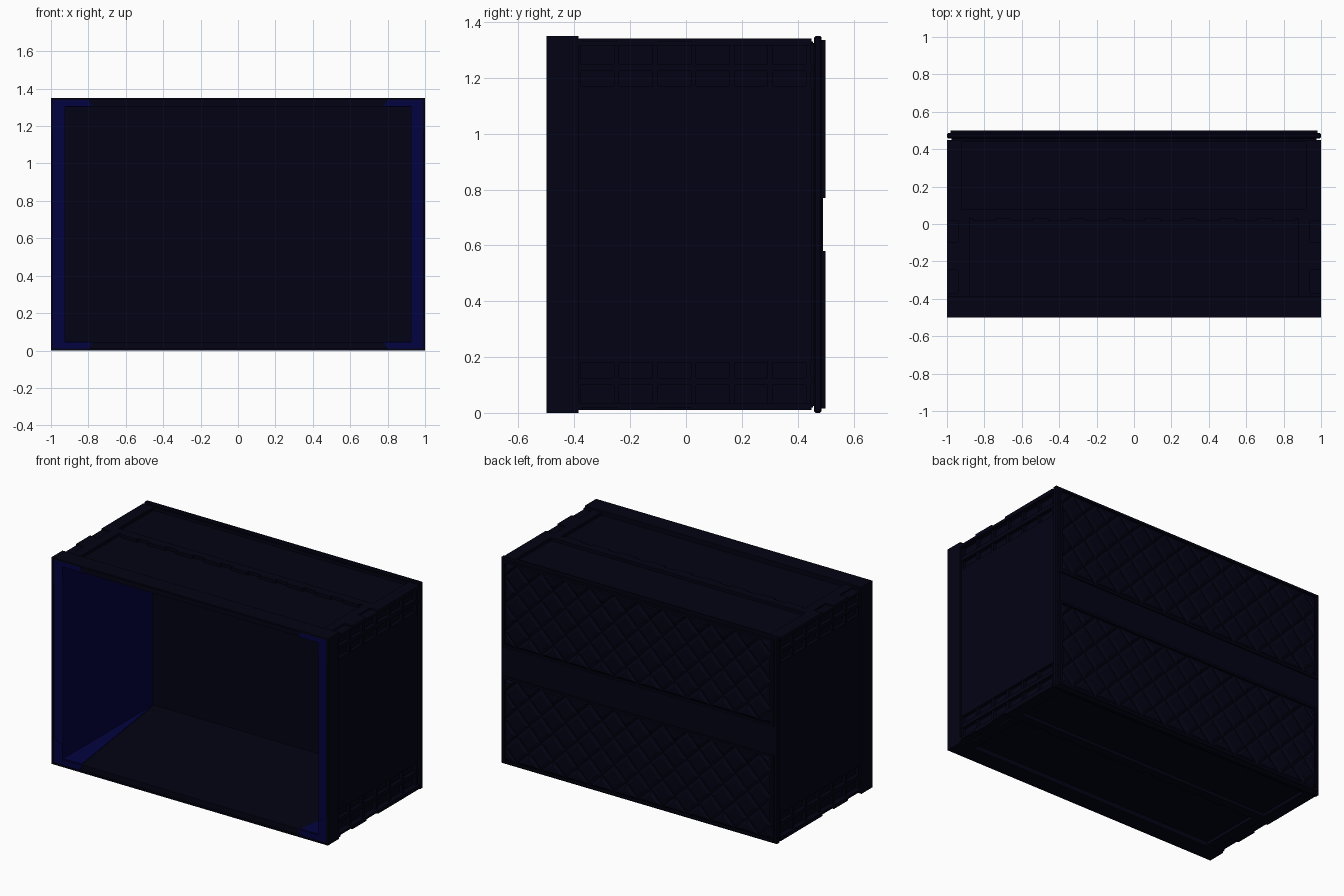
import bpy, bmesh
from mathutils import Vector

if "Cube" in bpy.data.objects:
    bpy.data.objects.remove(bpy.data.objects["Cube"], do_unlink=True)

H = 1.35          # overall height
MID = H / 2


def material(name, rgb):
    m = bpy.data.materials.new(name)
    m.use_nodes = True
    m.diffuse_color = (*rgb, 1)
    m.node_tree.nodes["Principled BSDF"].inputs["Base Color"].default_value = (*rgb, 1)
    return m


NAVY = material("dark navy", (0.0008, 0.0008, 0.007))
BLUE = material("deep blue", (0.0008, 0.0008, 0.05))


def add_box(bm, x, y, z):
    """Axis-aligned box from three (low, high) ranges."""
    v = [bm.verts.new((a, b, c)) for a in x for b in y for c in z]
    for f in ((0, 1, 3, 2), (4, 6, 7, 5), (0, 4, 5, 1), (2, 3, 7, 6), (0, 2, 6, 4), (1, 5, 7, 3)):
        bm.faces.new([v[i] for i in f])


def add_prism(bm, points, offset):
    """Solid made by sweeping a flat polygon along an offset."""
    low = [bm.verts.new(p) for p in points]
    high = [bm.verts.new(Vector(p) + Vector(offset)) for p in points]
    bm.faces.new(low)
    bm.faces.new(high)
    for i in range(len(low)):
        j = (i + 1) % len(low)
        bm.faces.new((low[i], low[j], high[j], high[i]))


def mirror(bm, axis, centre=0):
    """Add a copy of everything reflected across a plane."""
    copy = bmesh.ops.duplicate(bm, geom=bm.verts[:] + bm.edges[:] + bm.faces[:])["geom"]
    for v in copy:
        if isinstance(v, bmesh.types.BMVert):
            v.co[axis] = 2 * centre - v.co[axis]


def finish(bm, name, *mats, rule=None, fix_normals=True):
    bm.normal_update()
    if fix_normals:
        bmesh.ops.recalc_face_normals(bm, faces=bm.faces[:])
    if rule:
        for f in bm.faces:
            f.material_index = rule(f)
    mesh = bpy.data.meshes.new(name)
    bm.to_mesh(mesh)
    bm.free()
    for m in mats:
        mesh.materials.append(m)
    obj = bpy.data.objects.new(name, mesh)
    bpy.context.collection.objects.link(obj)


# Side walls, blue on the inside
bm = bmesh.new()
add_box(bm, (0.925, 0.95), (-0.485, 0.455), (0.02, H - 0.02))
mirror(bm, 0)
finish(bm, "side_walls", NAVY, BLUE,
       rule=lambda f: int(abs(f.calc_center_median().x) < 0.93))

# Floor, ceiling and back wall
bm = bmesh.new()
add_box(bm, (-0.94, 0.94), (-0.485, 0.455), (0.03, 0.045))
mirror(bm, 2, MID)
finish(bm, "floor_and_ceiling", NAVY)
bm = bmesh.new()
add_box(bm, (-0.975, 0.975), (0.445, 0.47), (0.025, H - 0.025))
finish(bm, "back_wall", NAVY)

# Tapering blue strips along the inner corners
bm = bmesh.new()
add_prism(bm, [(0.925, -0.485, 0.045), (0.79, -0.485, 0.045), (0.92, 0.44, 0.045)], (0, 0, 0.003))
mirror(bm, 0)
mirror(bm, 2, MID)
finish(bm, "inner_corner_strips", BLUE)

# Front rim: thin outer lip with a shelf set just behind it
bm = bmesh.new()
add_box(bm, (0.988, 1), (-0.5, -0.385), (0, H))
mirror(bm, 0)
finish(bm, "rim_side_lips", NAVY)
bm = bmesh.new()
add_box(bm, (-0.988, 0.988), (-0.5, -0.385), (0, 0.01))
add_box(bm, (-0.988, 0.988), (-0.488, -0.385), (0.01, 0.045))
mirror(bm, 2, MID)
finish(bm, "rim_top_and_bottom", NAVY)
bm = bmesh.new()
add_box(bm, (0.925, 0.988), (-0.488, -0.39), (0.045, H - 0.045))
mirror(bm, 0)
finish(bm, "rim_side_shelves", BLUE)

# Corner plates on the shelf
bm = bmesh.new()
outline = [(0.988, 0.01), (0.8, 0.01), (0.78, 0.045), (0.925, 0.045), (0.925, 0.14), (0.988, 0.17)]
add_prism(bm, [(x, -0.488, z) for x, z in outline], (0, -0.006, 0))
mirror(bm, 0)
mirror(bm, 2, MID)
finish(bm, "rim_corner_plates", BLUE)

# Large flat panels, nearly flush with the rim
Y = (-0.385, 0.45)
bm = bmesh.new()
add_box(bm, (0.94, 0.988), Y, (0.195, H - 0.195))
mirror(bm, 0)
finish(bm, "side_panels", NAVY)

# Ribbed bands along the long edges of each side
bm = bmesh.new()
for low, high, out in ((0.02, 0.035, 1), (0.1, 0.125, 0.99), (0.18, 0.195, 0.988)):
    add_box(bm, (0.94, out), Y, (low, high))
for i in range(7):
    y = -0.395 + i * 0.1375
    add_box(bm, (0.94, 0.985), (y, y + 0.018), (0.03, 0.185))
add_box(bm, (0.94, 0.965), Y, (0.03, 0.185))
# Blocks on the outer corners, leaving shallow pockets between them
for low, high in ((0.02, 0.45), (-0.245, -0.1), (-0.385, -0.37)):
    add_box(bm, (0.94, 1), (low, high), (0.01, 0.02))
mirror(bm, 0)
mirror(bm, 2, MID)
finish(bm, "side_rib_bands", NAVY)

# Raised frame around the two recesses on the top and the underside
bm = bmesh.new()
Z = (0.01, 0.04)
add_box(bm, (0.88, 0.94), (-0.385, 0.05), Z)
add_box(bm, (0.92, 0.95), (0.05, 0.45), Z)
mirror(bm, 0)
add_box(bm, (-0.93, 0.93), (0.03, 0.08), Z)
add_box(bm, (-0.93, 0.93), (0.44, 0.45), Z)
for i in range(9):
    x = -0.8 + i * 0.2
    add_box(bm, (x - 0.06, x + 0.06), (0.015, 0.04), Z)
mirror(bm, 2, MID)
finish(bm, "top_and_bottom_frames", NAVY)

# Back plate standing just clear of the body
bm = bmesh.new()
add_box(bm, (-1, 1), (0.458, 0.486), (0, H))
bmesh.ops.bevel(bm, geom=bm.edges[:], offset=0.006, segments=1, affect="EDGES")
add_box(bm, (-0.975, 0.975), (0.48, 0.49), (0.57, 0.79))
finish(bm, "back_plate", NAVY)


def quilted_pad(name, z0, z1, cols=22, rows=6):
    """Slab covered with raised diamonds, cut to halves at the border."""
    x0, x1, y = -0.965, 0.965, 0.49
    bm = bmesh.new()
    grid = {(i, j): bm.verts.new((x0 + (x1 - x0) * i / cols, y, z0 + (z1 - z0) * j / rows))
            for i in range(cols + 1) for j in range(rows + 1)}
    for (i, j), centre in grid.items():
        if (i + j) % 2:
            continue
        ring = [grid.get(k) for k in ((i + 1, j), (i, j - 1), (i - 1, j), (i, j + 1))]
        if ring.count(None) > 1:
            ring = list(dict.fromkeys(v or centre for v in ring))
        bm.faces.new([v for v in ring if v])
    bm.normal_update()
    for f in bm.faces:
        if f.normal.y < 0:
            f.normal_flip()
    bmesh.ops.inset_individual(bm, faces=bm.faces[:], thickness=0.03, depth=0.009)
    finish(bm, name, NAVY, fix_normals=False)
    # Border strips around the pad
    bm = bmesh.new()
    for a, b in ((z0 - 0.015, z0), (z1, z1 + 0.015)):
        add_box(bm, (x0 - 0.015, x1 + 0.015), (0.48, 0.5), (a, b))
    for a, b in ((x0 - 0.015, x0), (x1, x1 + 0.015)):
        add_box(bm, (a, b), (0.48, 0.5), (z0, z1))
    finish(bm, name + "_border", NAVY)


quilted_pad("lower_quilted_pad", 0.03, 0.565)
quilted_pad("upper_quilted_pad", 0.785, 1.32)
